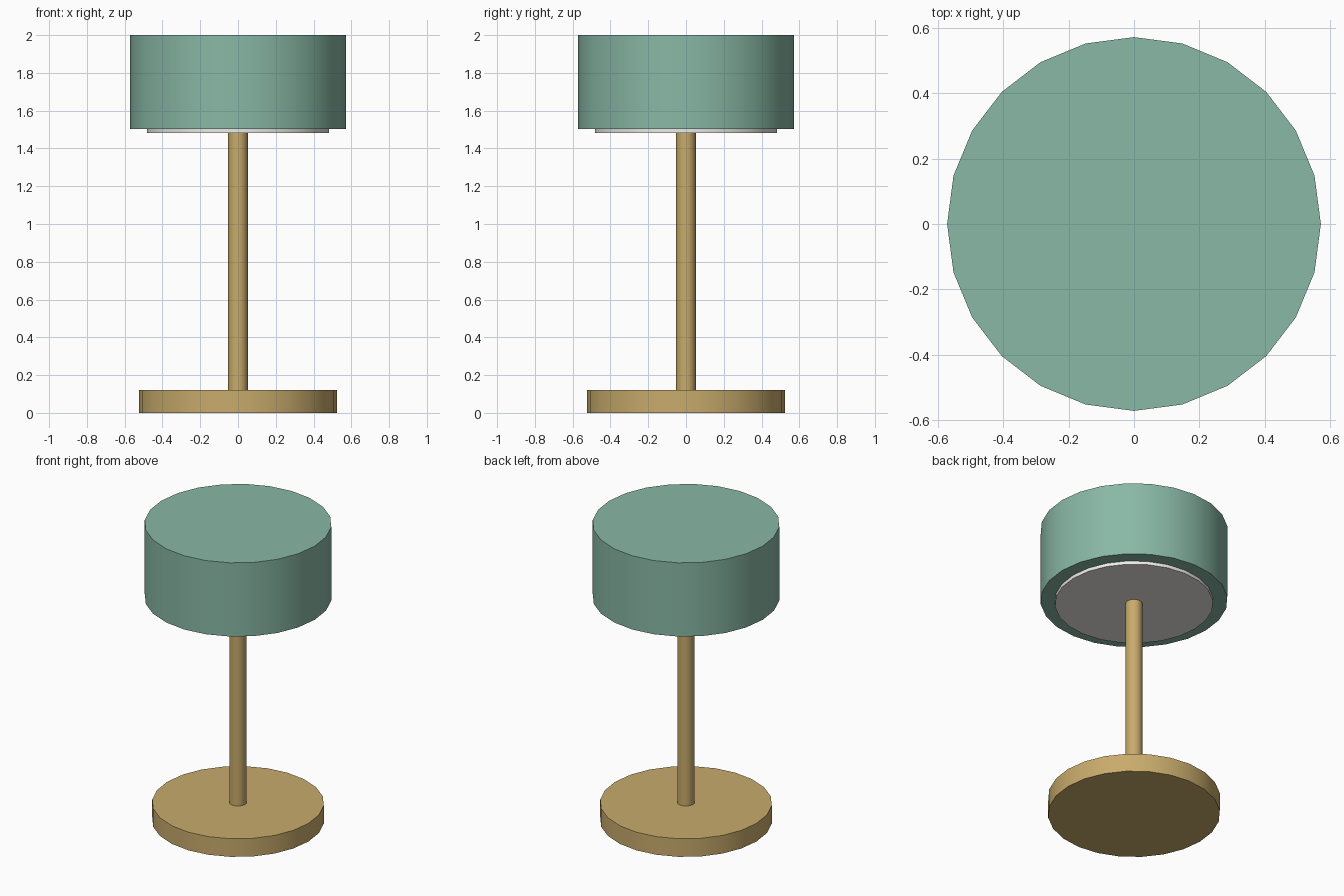
import bpy, math

if "Cube" in bpy.data.objects:
    bpy.data.objects.remove(bpy.data.objects["Cube"])


def material(name, color):
    m = bpy.data.materials.new(name)
    m.diffuse_color = (*color, 1)
    m.use_nodes = True
    m.node_tree.nodes["Principled BSDF"].inputs["Base Color"].default_value = m.diffuse_color
    return m


def disc(name, radius, z0, z1, sides, mat):
    # upright cylinder with a vertex on each axis
    bpy.ops.mesh.primitive_cylinder_add(vertices=sides, radius=radius, depth=z1 - z0,
                                        location=(0, 0, (z0 + z1) / 2))
    ob = bpy.context.object
    ob.name = name
    ob.data.materials.append(mat)
    bpy.ops.object.shade_smooth_by_angle(angle=math.radians(40))
    return ob


brass = material("brass", (0.58, 0.41, 0.15))
green = material("green", (0.25, 0.48, 0.38))
white = material("white", (0.85, 0.83, 0.80))

# foot and pole
disc("base", 0.525, 0.0, 0.122, 24, brass)
disc("stem", 0.052, 0.122, 1.481, 16, brass)

# shade with a light diffuser showing slightly underneath
disc("diffuser", 0.483, 1.481, 1.504, 24, white)
disc("shade", 0.571, 1.504, 2.0, 24, green)
